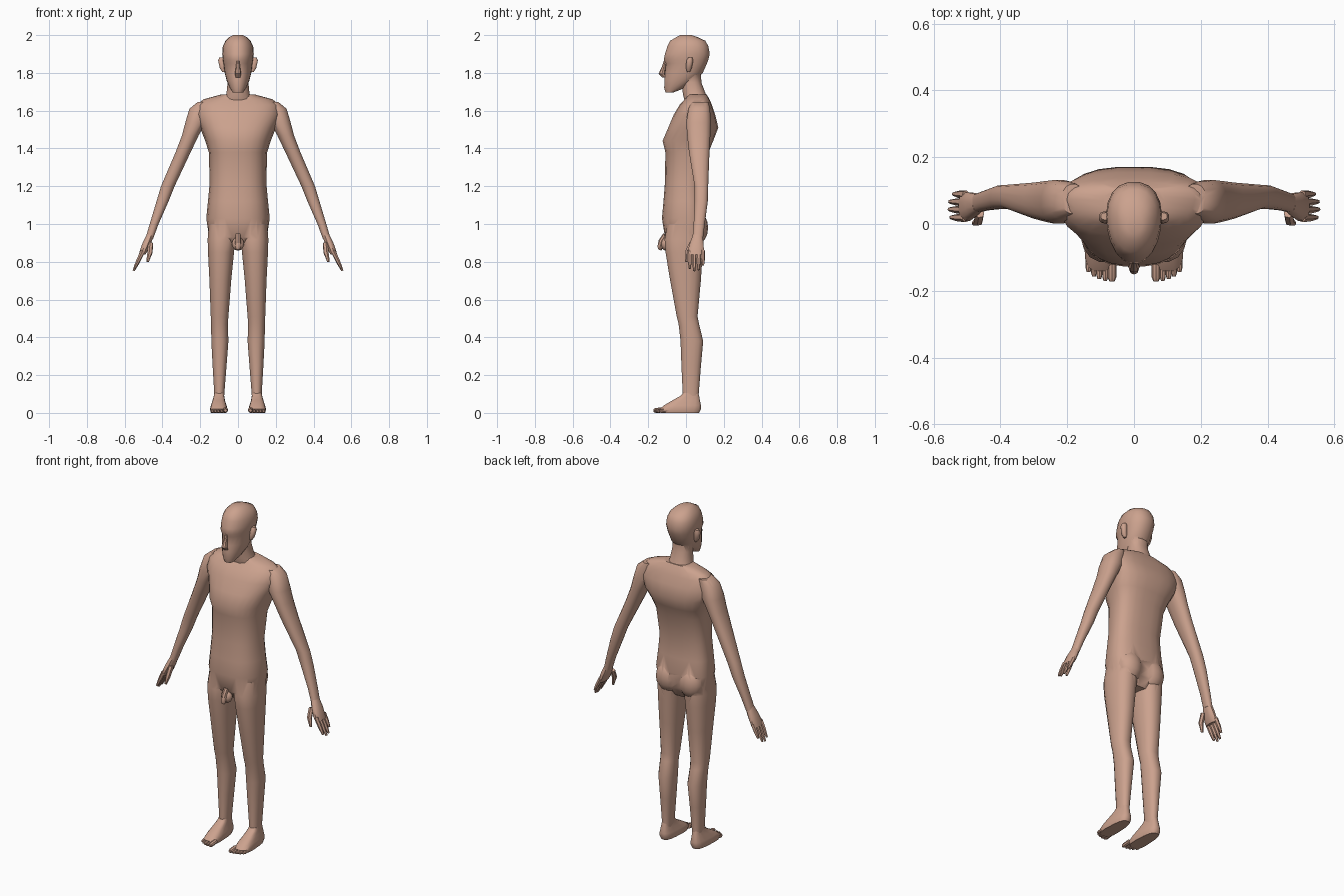
import bpy, bmesh, math
from mathutils import Vector

if "Cube" in bpy.data.objects:
    bpy.data.objects.remove(bpy.data.objects["Cube"])

skin = bpy.data.materials.new("skin")
skin.diffuse_color = (0.60, 0.36, 0.27, 1)
skin.use_nodes = True
skin.node_tree.nodes["Principled BSDF"].inputs["Base Color"].default_value = skin.diffuse_color


def make(name, bm, mirror=False):
    """Turn a bmesh into an object, optionally mirrored across x = 0."""
    if mirror:
        copy = bmesh.ops.duplicate(bm, geom=bm.verts[:] + bm.edges[:] + bm.faces[:])
        for v in copy["geom"]:
            if isinstance(v, bmesh.types.BMVert):
                v.co.x *= -1
    bmesh.ops.recalc_face_normals(bm, faces=bm.faces)
    me = bpy.data.meshes.new(name)
    bm.to_mesh(me)
    bm.free()
    me.materials.append(skin)
    ob = bpy.data.objects.new(name, me)
    bpy.context.collection.objects.link(ob)
    return ob


def skin_rings(bm, loops):
    """Bridge point loops and cap both ends."""
    rows = [[bm.verts.new(p) for p in loop] for loop in loops]
    n = len(rows[0])
    for a, b in zip(rows, rows[1:]):
        for i in range(n):
            j = (i + 1) % n
            bm.faces.new((a[i], a[j], b[j], b[i]))
    bm.faces.new(rows[0][::-1])
    bm.faces.new(rows[-1])


def loft(bm, rings, n=16, power=2.3, taper=0.0):
    """Horizontal rounded sections: (z, x min, x max, y min, y max)."""
    loops = []
    for z, x0, x1, y0, y1 in rings:
        loop = []
        for i in range(n):
            a = 2 * math.pi * (i + 0.5) / n
            c, s = math.cos(a), math.sin(a)
            u = math.copysign(abs(c) ** (2 / power), c)
            v = math.copysign(abs(s) ** (2 / power), s)
            u *= 1 + taper * v
            loop.append(((x0 + x1) / 2 + u * (x1 - x0) / 2,
                         (y0 + y1) / 2 + v * (y1 - y0) / 2, z))
        loops.append(loop)
    skin_rings(bm, loops)


def tube(bm, points, radii, n=8):
    """Round tube through points with a radius at each."""
    pts = [Vector(p) for p in points]
    d = (pts[-1] - pts[0]).normalized()
    u = d.orthogonal().normalized()
    w = d.cross(u)
    skin_rings(bm, [[p + r * (u * math.cos(2 * math.pi * i / n) + w * math.sin(2 * math.pi * i / n))
                     for i in range(n)] for p, r in zip(pts, radii)])


def ball(bm, centre, size):
    """Ellipsoid with half sizes."""
    vs = bmesh.ops.create_uvsphere(bm, u_segments=14, v_segments=8, radius=1)["verts"]
    for v in vs:
        v.co = Vector(a * b + c for a, b, c in zip(v.co, size, centre))


def sym(rows):
    """Centred sections from (z, half width, y min, y max)."""
    return [(z, -w, w, a, b) for z, w, a, b in rows]


# Torso from crotch to shoulder line
bm = bmesh.new()
loft(bm, sym([(0.88, .08, -.07, .06), (0.93, .150, -.112, .09), (1.03, .165, -.128, .105),
              (1.12, .156, -.12, .095), (1.22, .147, -.112, .09), (1.38, .152, -.11, .12),
              (1.44, .170, -.125, .145), (1.51, .198, -.095, .172), (1.58, .225, -.065, .155),
              (1.63, .215, -.035, .138), (1.66, .18, -.005, .125), (1.685, .09, .01, .11)]),
     n=24, power=2.6, taper=.12)
body = make("body", bm)

parts = []
# Buttocks
bm = bmesh.new()
ball(bm, (.075, .055, .98), (.075, .062, .09))
parts.append(make("buttocks", bm, True))

# Legs
bm = bmesh.new()
loft(bm, [(1.0, .015, .155, -.1, .09), (.92, .012, .162, -.115, .095), (.85, .02, .16, -.11, .09),
          (.7, .035, .152, -.085, .08), (.51, .05, .145, -.05, .062), (.47, .053, .143, -.04, .07),
          (.38, .05, .142, -.03, .092), (.25, .06, .135, -.025, .08), (.1, .072, .126, -.018, .068),
          (.05, .075, .126, -.02, .07)])
parts.append(make("legs", bm, True))

# Arms
bm = bmesh.new()
loft(bm, [(1.645, .15, .215, .03, .12), (1.61, .15, .258, .012, .128), (1.54, .17, .279, .0, .133),
          (1.47, .207, .297, .005, .13), (1.38, .25, .331, .015, .125), (1.2, .335, .408, .045, .118),
          (1.12, .367, .432, .045, .116), (1.0, .42, .468, .04, .10), (.92, .45, .491, .033, .09)])
parts.append(make("arms", bm, True))

# Neck
bm = bmesh.new()
loft(bm, sym([(1.64, .085, -.005, .12), (1.69, .062, -.018, .105), (1.75, .056, -.02, .082),
              (1.83, .056, -.03, .08)]))
parts.append(make("neck", bm))

# Head
bm = bmesh.new()
loft(bm, sym([(1.695, .026, -.108, -.07), (1.72, .043, -.116, -.005), (1.76, .06, -.115, .05),
              (1.80, .07, -.112, .09), (1.85, .077, -.107, .112), (1.87, .08, -.119, .12),
              (1.90, .083, -.113, .127), (1.94, .08, -.10, .12), (1.97, .066, -.085, .104),
              (1.99, .045, -.05, .06), (2.0, .025, -.03, .03)]), n=20, power=2.2, taper=.1)
parts.append(make("head", bm))

# Unite the trunk, limbs and head into one surface
for p in parts:
    m = body.modifiers.new(p.name, 'BOOLEAN')
    m.operation = 'UNION'
    m.solver = 'EXACT'
    m.object = p
dg = bpy.context.evaluated_depsgraph_get()
merged = bpy.data.meshes.new_from_object(body.evaluated_get(dg))
body.modifiers.clear()
body.data = merged
for p in parts:
    bpy.data.objects.remove(p)

# Nose
bm = bmesh.new()
tube(bm, [(0, -.108, 1.87), (0, -.118, 1.83), (0, -.128, 1.795), (0, -.114, 1.775)],
     [.007, .011, .017, .012])
make("nose", bm)

# Ears
bm = bmesh.new()
loft(bm, [(1.805, .066, .084, .005, .022), (1.825, .068, .097, .0, .03), (1.865, .07, .106, .002, .038),
          (1.882, .072, .1, .012, .034)], n=10)
make("ears", bm, True)

# Hands: palm, four fingers and thumb
bm = bmesh.new()
loft(bm, [(.945, .443, .484, .036, .088), (.90, .458, .506, .02, .094), (.86, .476, .520, .008, .096),
          (.838, .49, .526, .01, .094)], n=12)
for y, tip_x, tip_z in ((.018, .548, .765), (.042, .553, .752), (.065, .551, .757), (.088, .54, .782)):
    base = Vector((.503, y, .858))
    tip = Vector((tip_x, y + .002, tip_z))
    tube(bm, [base, base.lerp(tip, .6), tip], [.013, .011, .006], n=6)
tube(bm, [(.462, .032, .90), (.466, .008, .85), (.479, .002, .80)], [.014, .014, .007], n=6)
make("hands", bm, True)

# Feet: sole to ankle, with five toes
bm = bmesh.new()
loft(bm, [(0, .064, .142, -.135, .07), (.02, .058, .147, -.142, .08), (.04, .062, .142, -.118, .08),
          (.065, .07, .134, -.075, .075), (.09, .074, .127, -.03, .07), (.105, .076, .125, -.016, .066)],
     power=3, taper=-.15)
for x, y, r in ((.066, -.172, .013), (.086, -.17, .009), (.104, -.165, .009),
                (.12, -.157, .009), (.136, -.144, .009)):
    tube(bm, [(x, y + .055, r + .004), (x, y + .012, r), (x, y, r)], [r, r, r * .6])
make("feet", bm, True)

# Groin
bm = bmesh.new()
ball(bm, (0, -.105, .895), (.033, .028, .036))
tube(bm, [(0, -.108, .945), (0, -.13, .91), (0, -.138, .875), (0, -.138, .862)], [.014, .015, .014, .008])
make("groin", bm)

# Soft shading that keeps the strong creases
bpy.ops.object.select_all(action='SELECT')
bpy.context.view_layer.objects.active = body
bpy.ops.object.shade_smooth_by_angle(angle=math.radians(40))
